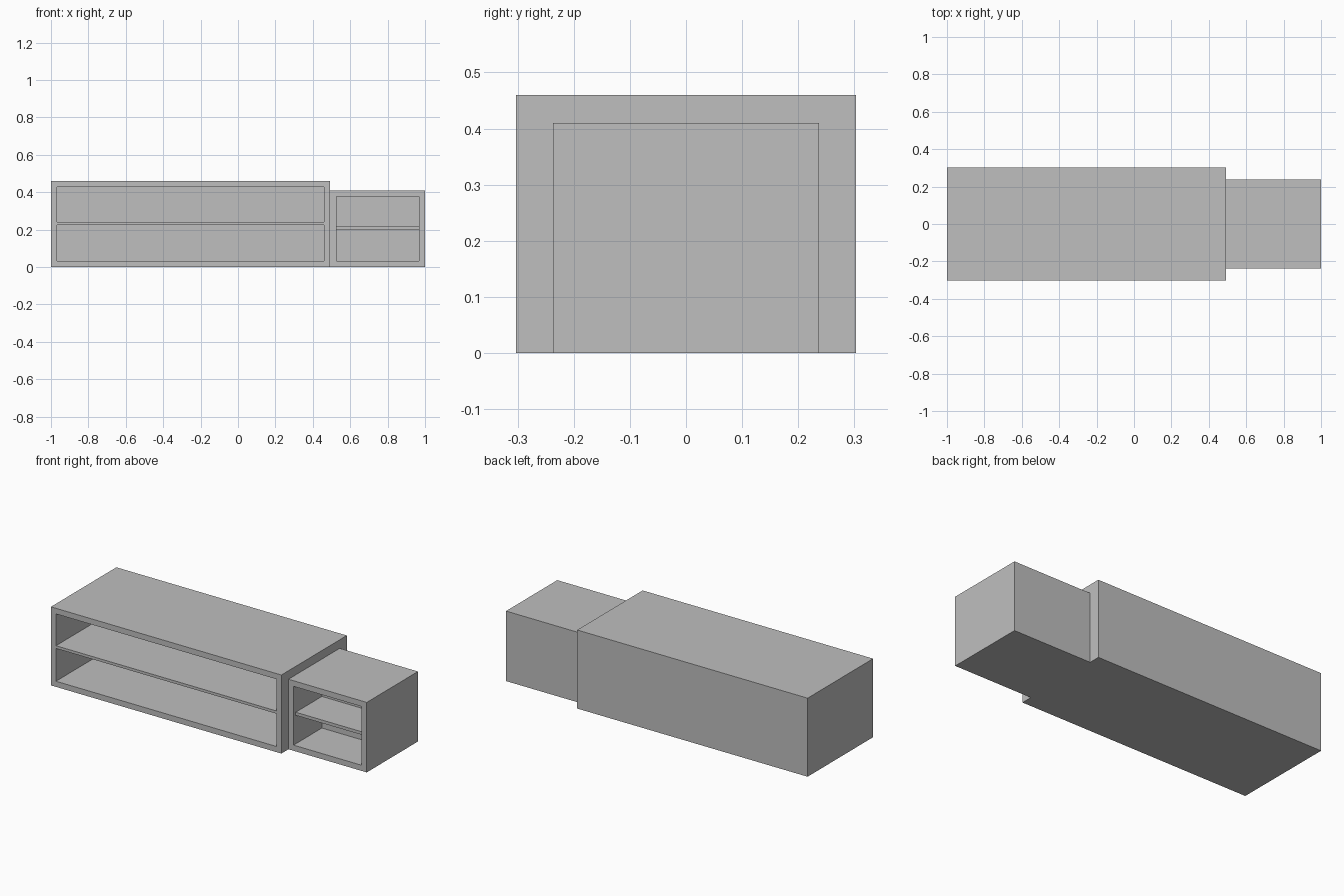
import bpy

cube = bpy.data.objects.get("Cube")
if cube:
    bpy.data.objects.remove(cube, do_unlink=True)

grey = bpy.data.materials.new("plain grey")
grey.use_nodes = True
colour = (0.52, 0.52, 0.52, 1)
grey.diffuse_color = colour
grey.node_tree.nodes["Principled BSDF"].inputs["Base Color"].default_value = colour


def box(name, low, high):
    """Box between two opposite corners."""
    centre = [(a + b) / 2 for a, b in zip(low, high)]
    bpy.ops.mesh.primitive_cube_add(size=1, location=centre)
    ob = bpy.context.object
    ob.name = name
    ob.scale = [b - a for a, b in zip(low, high)]
    bpy.ops.object.transform_apply(location=False, rotation=False, scale=True)
    ob.data.materials.append(grey)
    return ob


def cabinet(name, x0, x1, half_depth, height, inner_back, shelf_low, shelf_high, shelf_front):
    """Open-fronted case hollowed by a cutter, with one shelf inside."""
    wall = 0.033
    case = box(name + "_case", (x0, -half_depth, 0), (x1, half_depth, height))
    cutter = box(name + "_cutter", (x0 + wall, -half_depth - 0.1, wall),
                 (x1 - wall, inner_back, height - wall))
    cut = case.modifiers.new("opening", "BOOLEAN")
    cut.object = cutter
    cut.solver = "EXACT"
    bpy.context.view_layer.objects.active = case
    bpy.ops.object.modifier_apply(modifier=cut.name)
    bpy.data.objects.remove(cutter, do_unlink=True)
    box(name + "_shelf", (x0 + wall, shelf_front, shelf_low),
        (x1 - wall, inner_back, shelf_high))


# Long main cabinet and the smaller one beside it
cabinet("long_cabinet", -1, 0.493, 0.303, 0.46, 0.27, 0.225, 0.241, -0.303)
cabinet("small_cabinet", 0.493, 1, 0.237, 0.41, 0.025, 0.2, 0.218, -0.217)
